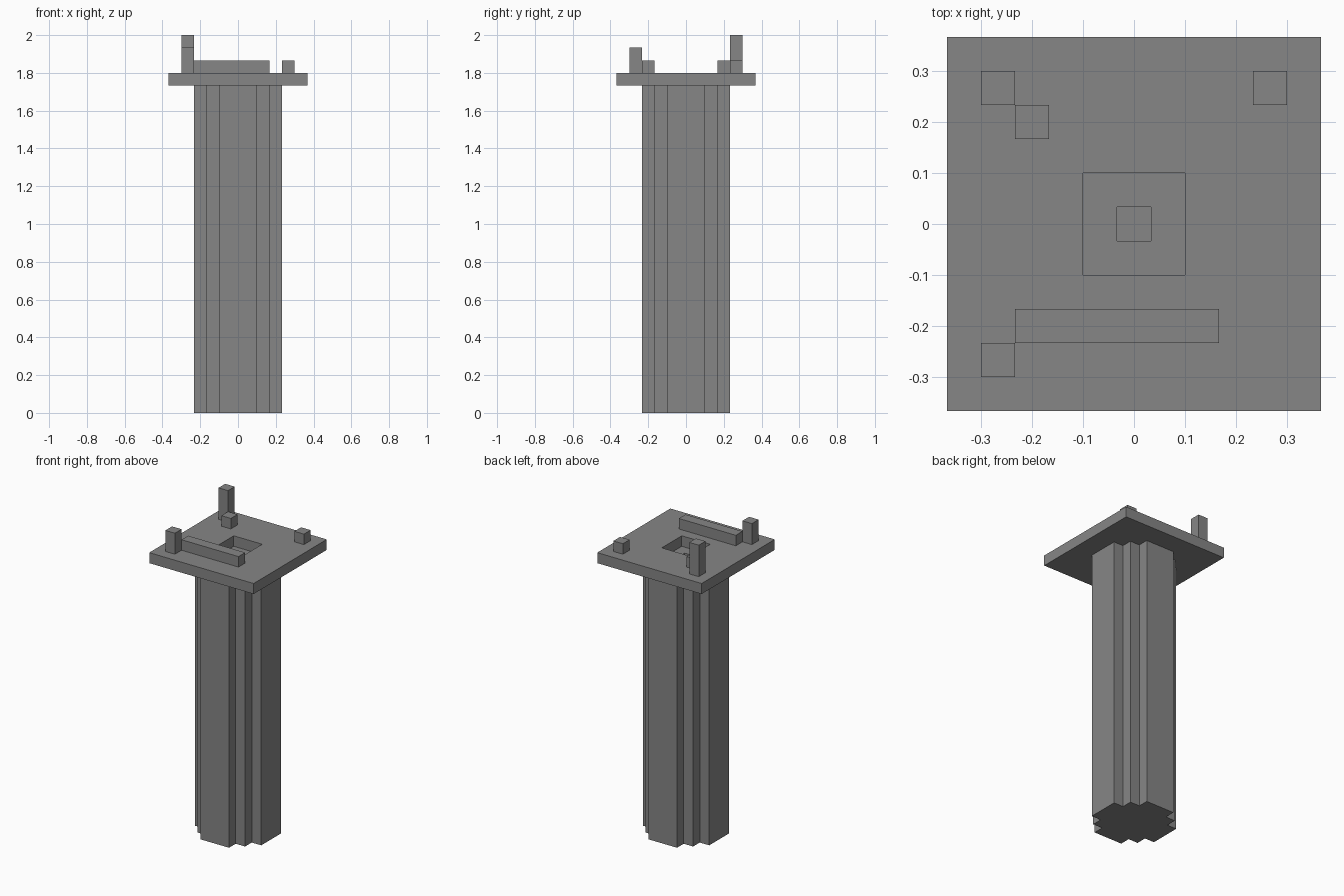
import bpy
import bmesh
from mathutils import Matrix, Vector

if "Cube" in bpy.data.objects:
    bpy.data.objects.remove(bpy.data.objects["Cube"], do_unlink=True)

U = 2 / 30            # size of one block
DECK_BOTTOM, DECK_TOP = 26, 27
DECK_HALF = 5.5

stone = bpy.data.materials.new("grey_stone")
stone.use_nodes = True
grey = (0.24, 0.24, 0.24, 1)
stone.diffuse_color = grey
stone.node_tree.nodes["Principled BSDF"].inputs["Base Color"].default_value = grey


def finish(name, bm):
    """Scale block units to model units and add the object."""
    bmesh.ops.recalc_face_normals(bm, faces=bm.faces[:])
    bmesh.ops.scale(bm, vec=(U, U, U), verts=bm.verts[:])
    mesh = bpy.data.meshes.new(name)
    bm.to_mesh(mesh)
    bm.free()
    mesh.materials.append(stone)
    obj = bpy.data.objects.new(name, mesh)
    bpy.context.collection.objects.link(obj)


def add_box(bm, low, high):
    low, high = Vector(low), Vector(high)
    matrix = Matrix.Translation((low + high) / 2) @ Matrix.Diagonal((*(high - low), 1))
    bmesh.ops.create_cube(bm, size=1, matrix=matrix)


def ring(bm, outline, z):
    return [bm.verts.new((x, y, z)) for x, y in outline]


# Stepped outline of the column: one corner turned four times
outline = []
corner = [(3.5, 1.5), (2.5, 1.5), (2.5, 2.5), (1.5, 2.5), (1.5, 3.5)]
for _ in range(4):
    outline += corner
    corner = [(-y, x) for x, y in corner]

# Column: walls and base, open where it meets the deck
bm = bmesh.new()
base, head = ring(bm, outline, 0), ring(bm, outline, DECK_BOTTOM)
bm.faces.new(base)
for i in range(len(base)):
    bm.faces.new((base[i - 1], base[i], head[i], head[i - 1]))
finish("column", bm)

# Deck: slab with a two-step square pit in the middle of its top
bm = bmesh.new()
add_box(bm, (-DECK_HALF, -DECK_HALF, DECK_BOTTOM), (DECK_HALF, DECK_HALF, DECK_TOP))
bm.normal_update()
top = max(bm.faces, key=lambda f: f.normal.z)
under = min(bm.faces, key=lambda f: f.normal.z)
under_edges = under.edges[:]
bmesh.ops.delete(bm, geom=[under], context='FACES_ONLY')

for border in (4, 1):
    bmesh.ops.inset_individual(bm, faces=[top], thickness=border, use_even_offset=True)
    top = bmesh.ops.extrude_discrete_faces(bm, faces=[top])["faces"][0]
    bmesh.ops.translate(bm, vec=(0, 0, -1), verts=top.verts[:])

# Underside of the deck, fitted around the column
rim = ring(bm, outline, DECK_BOTTOM)
rim_edges = [bm.edges.new((rim[i - 1], rim[i])) for i in range(len(rim))]
bmesh.ops.triangle_fill(bm, edges=under_edges + rim_edges, use_beauty=True,
                        normal=(0, 0, -1))
finish("deck", bm)

# Blocks standing on the deck: left edge, front edge, width, height
blocks = {
    "tall_corner_post": (-4.5, 3.5, 1, 3),
    "short_corner_post": (-4.5, -4.5, 1, 2),
    "corner_block": (3.5, 3.5, 1, 1),
    "inner_block": (-3.5, 2.5, 1, 1),
    "long_bar": (-3.5, -3.5, 6, 1),
}
for name, (x, y, width, height) in blocks.items():
    bm = bmesh.new()
    add_box(bm, (x, y, DECK_TOP), (x + width, y + 1, DECK_TOP + height))
    finish(name, bm)
